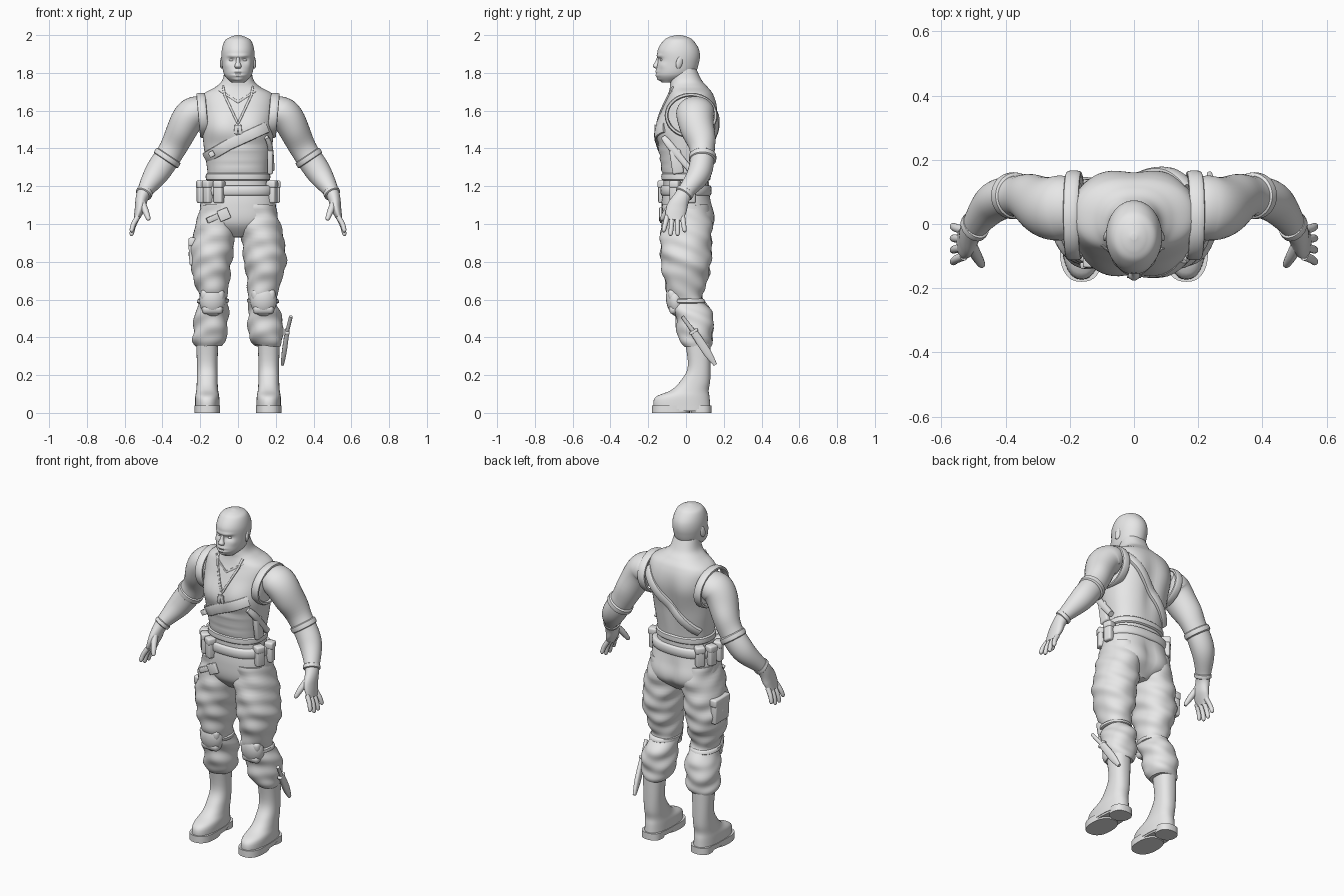
import bpy, bmesh, math
from mathutils import Vector, Euler
from mathutils.bvhtree import BVHTree

if "Cube" in bpy.data.objects:
    bpy.data.objects.remove(bpy.data.objects["Cube"])

ACROSS, DEEP = Vector((1, 0, 0)), Vector((0, 1, 0))
grey = bpy.data.materials.new("plain grey")
grey.use_nodes = True
grey.diffuse_color = (.8, .8, .8, 1)
grey.node_tree.nodes["Principled BSDF"].inputs["Base Color"].default_value = grey.diffuse_color
parts = []


def finish(name, bm, location=(0, 0, 0), turn=(0, 0, 0)):
    bmesh.ops.recalc_face_normals(bm, faces=bm.faces)
    mesh = bpy.data.meshes.new(name)
    bm.to_mesh(mesh)
    bm.free()
    mesh.materials.append(grey)
    obj = bpy.data.objects.new(name, mesh)
    obj.location, obj.rotation_euler = location, Euler(turn)
    bpy.context.collection.objects.link(obj)
    parts.append(obj)
    return obj


def spline(rows, steps, closed):
    """Smooth curve through rows of position and two radii."""
    count = len(rows)
    pick = (lambda i: rows[i % count]) if closed else (lambda i: rows[max(0, min(count - 1, i))])
    curve = []
    for i in range(count if closed else count - 1):
        before, start, end, after = (pick(i + k) for k in (-1, 0, 1, 2))
        leave, arrive = (end - before) / 2, (after - start) / 2
        for j in range(steps):
            t = j / steps
            ease = t * t * (3 - 2 * t)
            curve.append(start.lerp(end, ease) + leave * (t * (1 - t) ** 2) - arrive * (t * t * (1 - t)))
    return curve if closed else curve + [rows[-1]]


def loft(name, rows, axis=None, sides=32, power=2, steps=5, closed=False, mirror=1):
    """Skin through rings: level ones, or square to the path when an axis is given."""
    path = spline([Vector((row[0] * mirror, *row[1:])) for row in rows], steps, closed)
    bm, rings, count = bmesh.new(), [], len(path)
    for i, point in enumerate(path):
        u, v = ACROSS, DEEP
        if axis:
            ahead = path[(i + 1) % count] if closed else path[min(i + 1, count - 1)]
            behind = path[i - 1] if closed or i else point
            tangent = (ahead.xyz - behind.xyz).normalized()
            u = (axis - tangent * tangent.dot(axis)).normalized()
            v = tangent.cross(u)
        ring = []
        for k in range(sides):
            angle = math.tau * k / sides
            c, s = (math.copysign(abs(q) ** (2 / power), q) for q in (math.cos(angle), math.sin(angle)))
            ring.append(bm.verts.new(point.xyz + u * point[3] * c + v * point[4] * s))
        rings.append(ring)
    for i in range(count if closed else count - 1):
        low, high = rings[i], rings[(i + 1) % count]
        for k in range(sides):
            bm.faces.new((low[k - 1], low[k], high[k], high[k - 1]))
    if not closed:
        bm.faces.new(rings[0])
        bm.faces.new(rings[-1])
    return finish(name, bm)


def column(name, rows, **options):
    """Level loft on the middle line; rows are y, z and two radii."""
    return loft(name, [(0, *row) for row in rows], **options)


def band(name, start, end, wide, deep, **options):
    """Short sleeve with rolled edges."""
    rows = []
    for along, tuck in ((0, .01), (.15, 0), (.85, 0), (1, .01)):
        rows.append((*Vector(start).lerp(Vector(end), along), wide - tuck, deep - tuck))
    return loft(name, rows, steps=2, **options)


def block(name, location, size, turn=(0, 0, 0), bevel=.01):
    bm = bmesh.new()
    bmesh.ops.create_cube(bm, size=1)
    bmesh.ops.scale(bm, vec=size, verts=bm.verts)
    bmesh.ops.bevel(bm, geom=bm.edges[:], offset=bevel, segments=3, profile=.5, affect='EDGES')
    return finish(name, bm, location, turn)


def ball(name, location, size, turn=(0, 0, 0)):
    bm = bmesh.new()
    bmesh.ops.create_uvsphere(bm, u_segments=24, v_segments=14, radius=1)
    bmesh.ops.scale(bm, vec=size, verts=bm.verts)
    return finish(name, bm, location, turn)


def bulge(obj, centre, radius, amount, tall=1):
    """Push the surface out, or in, around a point and its mirror point."""
    normals = [vert.normal.copy() for vert in obj.data.vertices]
    for mirror in {1, -1} if centre[0] else {1}:
        middle = Vector((centre[0] * mirror, *centre[1:]))
        for vert, normal in zip(obj.data.vertices, normals):
            gap = (vert.co - middle) / radius
            gap.z /= tall
            vert.co += normal * amount * math.exp(-gap.length_squared)


def wrinkle(obj, amount):
    """Uneven cloth folds from two crossing waves."""
    normals = [vert.normal.copy() for vert in obj.data.vertices]
    for vert, normal in zip(obj.data.vertices, normals):
        folds = math.sin(vert.co.dot(Vector((30, 15, 40)))) + math.sin(vert.co.dot(Vector((-20, 30, 70))))
        vert.co += normal * amount * folds


# Head with sculpted face
head = column("head", [(-.09, 1.75, .035, .04), (-.06, 1.79, .073, .1), (-.04, 1.86, .086, .11),
                       (-.04, 1.92, .086, .11), (-.04, 1.97, .07, .08), (-.04, 1.99, .04, .05),
                       (-.04, 2, .01, .01)], sides=64, steps=12)
bulge(head, (.035, -.14, 1.868), .02, -.01, .7)
bulge(head, (.03, -.15, 1.89), .03, .006, .3)
bulge(head, (.05, -.12, 1.84), .02, .005)
for z, push in ((1.797, -.005), (1.806, .004), (1.787, .004), (1.767, .006)):
    bulge(head, (0, -.15, z), .028, push, .2)
column("nose", [(-.14, 1.89, .01, .01), (-.15, 1.86, .01, .013), (-.16, 1.836, .018, .016),
                (-.15, 1.822, .012, .01)], sides=20)

# Torso and neck
torso = column("torso", [
    (0, 1.15, .18, .12), (0, 1.25, .16, .12), (0, 1.4, .18, .14), (0, 1.5, .19, .155),
    (.02, 1.62, .2, .14), (.025, 1.685, .185, .12), (.015, 1.725, .12, .1), (0, 1.76, .084, .084),
    (-.01, 1.82, .07, .065)], sides=64, power=2.3, steps=8)
bulge(torso, (.09, -.15, 1.52), .08, .015)
bulge(torso, (.1, .15, 1.57), .08, .014)
bulge(torso, (0, -.16, 1.54), .03, -.008, 3)
bulge(torso, (0, .15, 1.45), .04, -.014, 4)
for z in (1.29, 1.34, 1.39):
    bulge(torso, (.05, -.13, z), .09, .006, .2)
band("vest_hem", (0, 0, 1.23), (0, 0, 1.27), .17, .13, sides=48, power=2.3)
surface = BVHTree.FromPolygons([vert.co.copy() for vert in torso.data.vertices],
                               [face.vertices[:] for face in torso.data.polygons])


def strap(name, points, thick, width, facing=-1):
    """Band laid on the torso through x, z points; facing -1 is the front."""
    rows = []
    for start, end in zip(points, points[1:]):
        for j in range(13):
            x, z = Vector(start).lerp(Vector(end), j / 12)
            hit = surface.ray_cast(Vector((x, facing, z)), DEEP * -facing)[0]
            if hit and j < 12:
                rows.append((x, hit.y + facing * thick * .3, z, thick, width))
    return loft(name, rows, axis=DEEP, sides=12, power=3, steps=1)


# Chest gear
strap("chest_strap", [(-.17, 1.35), (-.05, 1.42), (.17, 1.52)], .008, .03)
strap("back_strap", [(.17, 1.63), (.05, 1.5), (-.16, 1.29)], .015, .026, 1)
strap("neck_chain", [(-.08, 1.73), (-.07, 1.68), (0, 1.53), (.07, 1.68), (.08, 1.73)], .006, .006)
strap("vest_neckline", [(-.1, 1.71), (0, 1.645), (.1, 1.71)], .003, .006)
for mirror in (1, -1):
    block("chain_tag", (.01 * mirror, -.163, 1.5), (.02, .01, .05), (0, -.12 * mirror, 0), .003)
block("strap_buckle", (-.14, -.12, 1.37), (.03, .03, .03), (0, -.5, 0), .005)
loft("chest_sheath", [(.15, -.12, 1.46, .01, .014), (.17, -.08, 1.41, .014, .02),
                      (.18, .02, 1.29, .014, .016)], axis=ACROSS, sides=14, power=3)
block("side_pouch", (.17, -.05, 1.33), (.03, .06, .13), (.15, 0, 0))

# Pelvis, belt and pouches
pelvis = column("pelvis", [(0, 1.2, .18, .12), (0, 1.1, .2, .13), (.01, 1, .19, .13),
                           (.01, .93, .06, .07)], sides=48, power=2.3, steps=8)
bulge(pelvis, (.09, .13, 1.05), .08, .016)
bulge(pelvis, (0, .14, 1.05), .03, -.015, 3)
band("belt", (0, 0, 1.15), (0, 0, 1.205), .194, .134, sides=48, power=2.4)
for degrees in (-120, -142, -165, 165, 140, -25, 10):
    angle = math.radians(degrees)
    x, y, turn = .2 * math.cos(angle), .137 * math.sin(angle), (0, 0, angle + math.pi / 2)
    block("belt_pouch", (x, y, 1.17), (.05, .045, .12), turn)
    block("pouch_flap", (x, y, 1.21), (.055, .052, .04), turn)
block("hip_buckle", (-.075, -.132, 1.05), (.06, .02, .06), (0, -.4, 0), .005)
block("hip_strap", (-.11, -.117, 1.04), (.12, .02, .03), (0, -.4, .25), .005)

for mirror, side in ((1, "left_"), (-1, "right_")):
    # Eye and ear
    ball(side + "eye", (.034 * mirror, -.123, 1.868), (.014, .013, .008))
    ball(side + "ear", (.085 * mirror, -.035, 1.855), (.009, .018, .034), (-.25, 0, .35 * mirror))

    # Trouser leg with soft side panel
    leg = loft(side + "trouser_leg", [
        (.1, 0, 1.1, .1, .12), (.13, 0, .9, .11, .135), (.14, 0, .75, .1, .125), (.13, 0, .61, .075, .09),
        (.14, .04, .52, .088, .1), (.15, .05, .4, .09, .09), (.155, .06, .355, .07, .07)],
        sides=48, power=2.2, steps=12, mirror=mirror)
    bulge(leg, (.09, .13, 1.02), .07, .012)
    bulge(leg, (.24, .02, .83), .07, .012, 1.5)
    wrinkle(leg, .0035)

    # Knee pad with a cap above and a lip below
    ball(side + "knee_pad", (.135 * mirror, -.055, .595), (.07, .05, .085), (.15, 0, 0))
    block(side + "knee_cap", (.135 * mirror, -.07, .625), (.125, .05, .06), (.1, 0, 0), .02)
    block(side + "knee_lip", (.135 * mirror, -.06, .55), (.11, .06, .05), (.3, 0, 0), .02)
    band(side + "knee_strap", (.13, 0, .605), (.135, .01, .58), .083, .095, mirror=mirror)

    # Boot and sole
    boot = [(.06, .4, .06, .07), (.07, .25, .054, .06), (.05, .17, .055, .078), (.02, .12, .058, .1),
            (-.02, .08, .064, .145), (-.02, .01, .064, .15)]
    loft(side + "boot", [(.163, *row) for row in boot], sides=36, power=2.3, mirror=mirror)
    for name, y, wide, deep, low in (("sole", -.08, .068, .1, 0), ("heel", .08, .06, .055, 0),
                                     ("welt", -.02, .067, .155, .02)):
        loft(side + name, [(.163, y, z, wide, deep) for z in (low, .04)],
             sides=36, power=2.4, steps=1, mirror=mirror)

    # Arm and palm
    arm = loft(side + "arm", [
        (.17, .05, 1.61, .08, .06), (.22, .05, 1.595, .1, .083), (.27, .052, 1.55, .095, .085),
        (.345, .085, 1.4, .066, .07), (.43, .07, 1.27, .063, .066), (.5, -.01, 1.16, .043, .037),
        (.52, -.05, 1.08, .055, .027), (.54, -.06, 1.02, .045, .013)], axis=DEEP, steps=8, mirror=mirror)
    bulge(arm, (.3, 0, 1.47), .06, .008)
    bulge(arm, (.35, .15, 1.47), .06, .008)

    # Elbow band, wrist cuff and armhole rim
    band(side + "elbow_band", (.365, .088, 1.365), (.385, .088, 1.335), .072, .076, axis=DEEP, mirror=mirror)
    band(side + "wrist_cuff", (.49, 0, 1.175), (.502, -.015, 1.155), .049, .044, axis=DEEP, mirror=mirror)
    circle = [(math.cos(math.tau * k / 12), math.sin(math.tau * k / 12)) for k in range(12)]
    loft(side + "armhole_rim", [(.187 + .01 * s, .027 + .13 * c, 1.575 + .11 * s, .024, .01)
                                for c, s in circle], axis=ACROSS, sides=14, power=2.6,
         closed=True, mirror=mirror)

    # Fingers spread from the palm, and thumb
    for i, name in enumerate(("index", "middle", "ring", "little")):
        root, tip = Vector((.53, -.1 + .027 * i, 1.04)), Vector((.567, -.12 + .038 * i, .935))
        tip.z += .01 * (i - 1.5) ** 2
        middle = root.lerp(tip, .5) + ACROSS * .005
        loft(side + name + "_finger", [(*root, .014, .014), (*middle, .013, .013),
                                       (*root.lerp(tip, .9), .011, .011), (*tip, .004, .004)],
             axis=DEEP, sides=12, mirror=mirror)
    loft(side + "thumb", [(.51, -.06, 1.12, .018, .018), (.49, -.1, 1.07, .017, .017),
                          (.475, -.125, 1.03, .012, .012), (.47, -.13, 1.02, .005, .005)],
         axis=DEEP, sides=12, mirror=mirror)

# Cargo pocket on the right thigh
block("cargo_pocket", (-.24, .02, .85), (.04, .13, .14), (0, -.05, 0))
block("cargo_flap", (-.24, .02, .905), (.045, .14, .045))

# Calf knife on the left leg
top, guard, point = Vector((.28, -.02, .51)), Vector((.26, .04, .43)), Vector((.235, .155, .255))
loft("knife_handle", [(*top, .01, .01), (*guard, .01, .012)], axis=ACROSS, sides=12)
block("knife_guard", guard, (.025, .05, .016), (.55, 0, 0), .005)
loft("knife_sheath", [(*guard, .012, .02), (*guard.lerp(point, .6), .013, .022), (*point, .008, .01)],
     axis=ACROSS, sides=14, power=3)

# Smooth shading with sharp edges kept
for obj in bpy.context.selected_objects:
    obj.select_set(False)
for obj in parts:
    obj.select_set(True)
bpy.context.view_layer.objects.active = parts[0]
bpy.ops.object.shade_smooth_by_angle(angle=math.radians(40))
